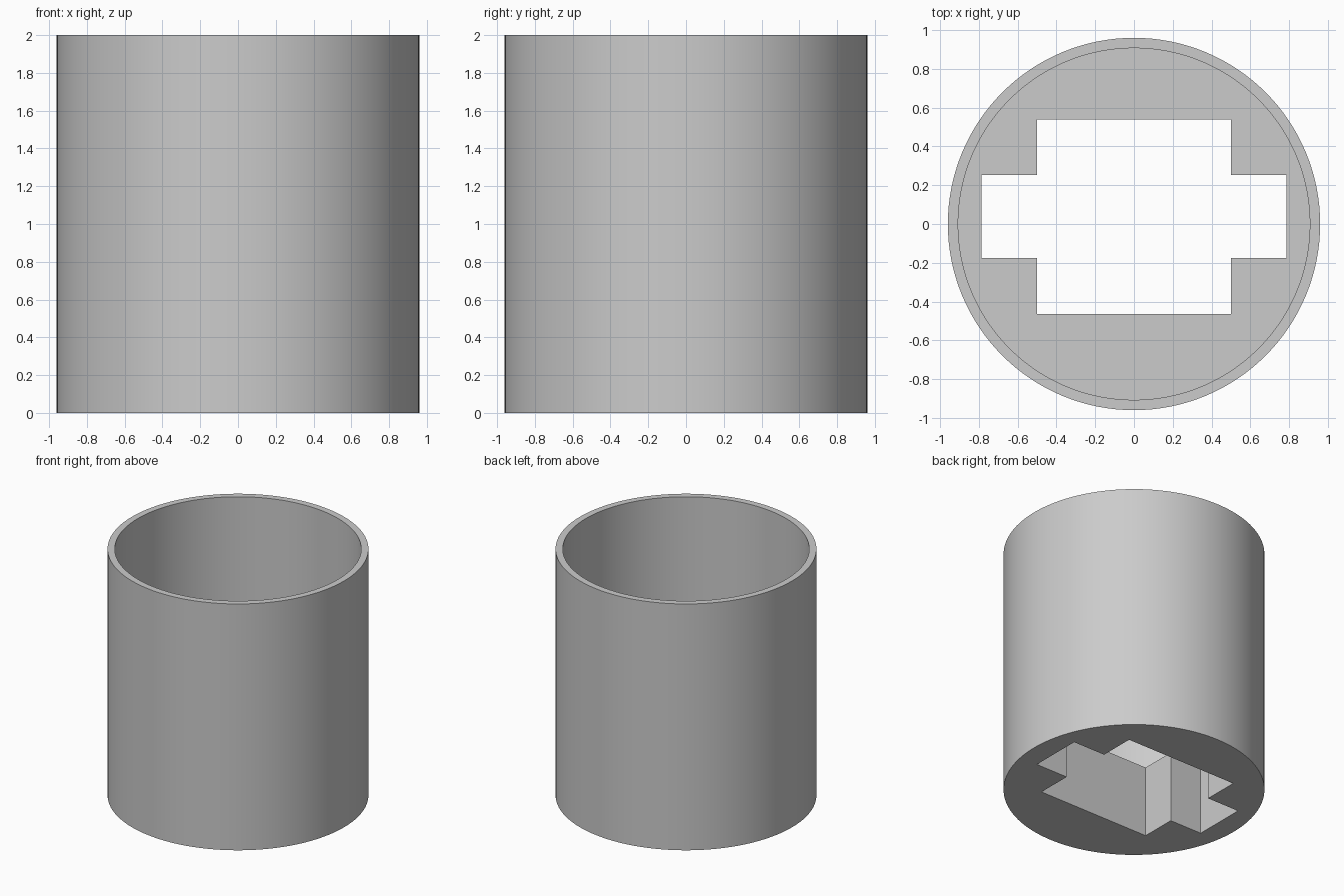
import bpy
import bmesh
import math

RADIUS, BORE_RADIUS, HEIGHT, FLOOR = 0.96, 0.907, 2.0, 0.578
SEGMENTS = 128

cube = bpy.data.objects.get("Cube")
if cube:
    bpy.data.objects.remove(cube, do_unlink=True)

# Single grey material
grey = bpy.data.materials.new("plain grey")
grey.use_nodes = True
colour = (0.6, 0.6, 0.6, 1.0)
grey.diffuse_color = colour
grey.node_tree.nodes["Principled BSDF"].inputs["Base Color"].default_value = colour


def prism(name, outline, bottom, top):
    """Extrude a closed xy outline upward into a solid."""
    bm = bmesh.new()
    base = bm.faces.new([bm.verts.new((x, y, bottom)) for x, y in outline])
    grown = bmesh.ops.extrude_face_region(bm, geom=[base], use_keep_orig=True)
    verts = [v for v in grown["geom"] if isinstance(v, bmesh.types.BMVert)]
    bmesh.ops.translate(bm, verts=verts, vec=(0, 0, top - bottom))
    bmesh.ops.recalc_face_normals(bm, faces=bm.faces)
    mesh = bpy.data.meshes.new(name)
    bm.to_mesh(mesh)
    bm.free()
    mesh.materials.append(grey)
    obj = bpy.data.objects.new(name, mesh)
    bpy.context.collection.objects.link(obj)
    return obj


def circle(radius):
    step = math.tau / SEGMENTS
    return [(radius * math.cos(i * step), radius * math.sin(i * step))
            for i in range(SEGMENTS)]


def cut(target, cutter):
    """Subtract the cutter from the target and discard it."""
    mod = target.modifiers.new("cut", "BOOLEAN")
    mod.operation = "DIFFERENCE"
    mod.solver = "EXACT"
    mod.object = cutter
    bpy.context.view_layer.objects.active = target
    bpy.ops.object.modifier_apply(modifier=mod.name)
    bpy.data.objects.remove(cutter, do_unlink=True)


# Round cup with a thick floor
cup = prism("cup_body", circle(RADIUS), 0, HEIGHT)
cut(cup, prism("bore_cutter", circle(BORE_RADIUS), FLOOR, HEIGHT + 0.2))

# Cross-shaped opening through the floor, mirrored left to right
half = [(0.5, -0.463), (0.5, -0.175), (0.787, -0.175),
        (0.787, 0.253), (0.5, 0.253), (0.5, 0.54)]
cross = half + [(-x, y) for x, y in reversed(half)]
cut(cup, prism("cross_cutter", cross, -0.2, FLOOR + 0.2))

# Smooth round walls, sharp rims and corners
bpy.ops.object.select_all(action="DESELECT")
cup.select_set(True)
bpy.context.view_layer.objects.active = cup
bpy.ops.object.shade_smooth_by_angle(angle=math.radians(30))
